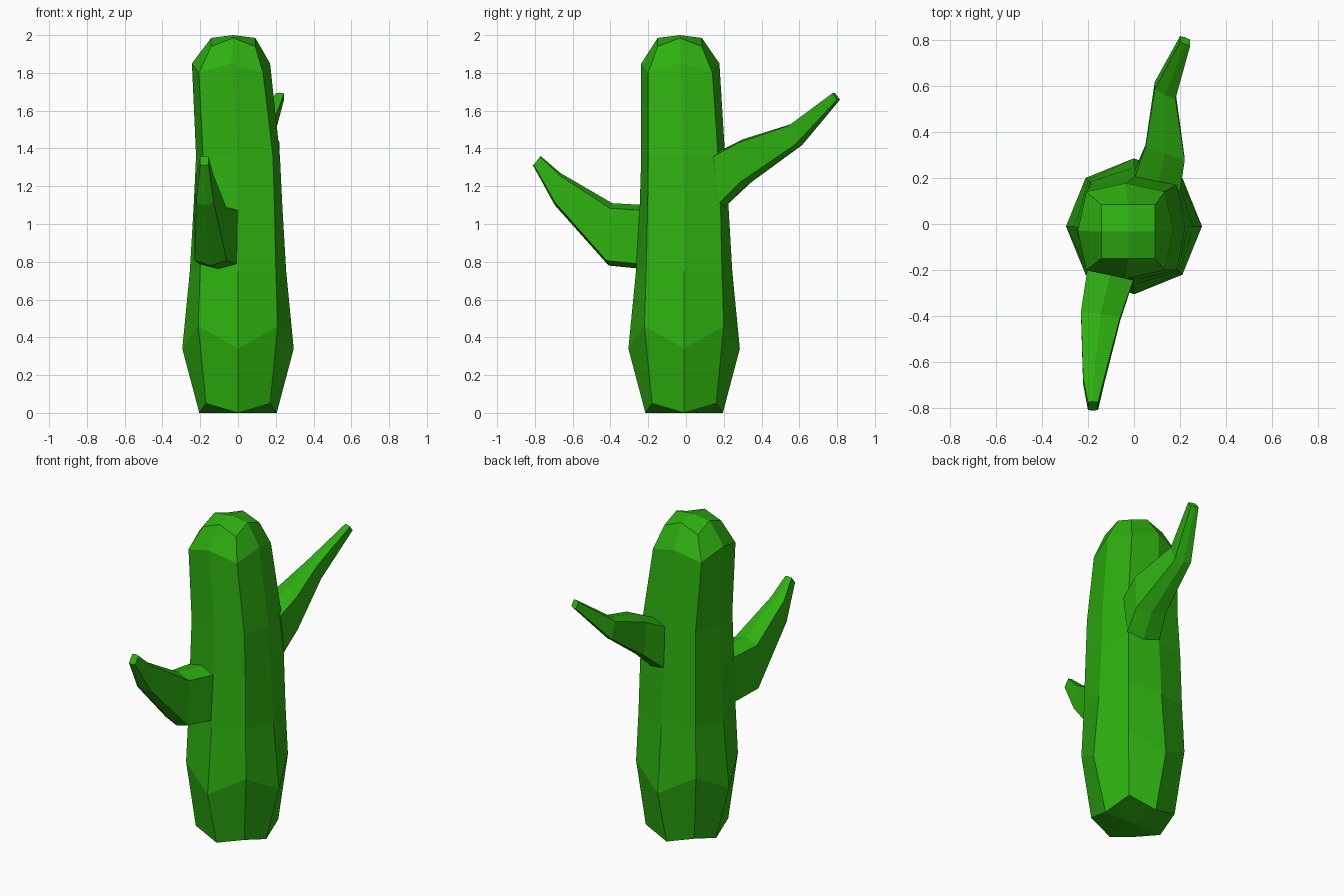
import bpy, bmesh
from math import cos, sin, pi
from mathutils import Vector

if "Cube" in bpy.data.objects:
    bpy.data.objects.remove(bpy.data.objects["Cube"])

green = bpy.data.materials.new("cactus_green")
green.diffuse_color = (0.027, 0.434, 0.005, 1)
green.use_nodes = True
green.node_tree.nodes["Principled BSDF"].inputs["Base Color"].default_value = green.diffuse_color


def loft(name, rings, quad_caps=None):
    """Skin a list of equal vertex rings; close with flat caps or four-quad caps."""
    bm = bmesh.new()
    loops = [[bm.verts.new(p) for p in ring] for ring in rings]
    n = len(loops[0])
    for a, b in zip(loops, loops[1:]):
        for i in range(n):
            j = (i + 1) % n
            bm.faces.new((a[i], a[j], b[j], b[i]))
    for k, loop in enumerate((loops[0], loops[-1])):
        if quad_caps:
            mid = bm.verts.new(quad_caps[k])
            for i in range(0, n, 2):
                bm.faces.new((mid, loop[i], loop[i + 1], loop[(i + 2) % n]))
        else:
            bm.faces.new(loop)
    bmesh.ops.recalc_face_normals(bm, faces=bm.faces)
    mesh = bpy.data.meshes.new(name)
    bm.to_mesh(mesh)
    bm.free()
    mesh.materials.append(green)
    obj = bpy.data.objects.new(name, mesh)
    bpy.context.collection.objects.link(obj)
    return obj


def trunk_ring(z_axis, z_diag, r_axis, diag, cx, cy):
    """Eight-sided ring whose diagonal corners sit at their own height."""
    pts = []
    for i in range(8):
        r, z = (diag * 2 ** 0.5, z_diag) if i % 2 else (r_axis, z_axis)
        pts.append((cx + r * cos(i * pi / 4), cy + r * sin(i * pi / 4), z))
    return pts


def arm_ring(centre, side, up):
    """Six-sided ring with slightly peaked top and bottom."""
    c, s, u = Vector(centre), Vector(side), Vector(up)
    return [c + u, c + s + u * 0.84, c + s - u * 0.84,
            c - u, c - s - u * 0.84, c - s + u * 0.84]


# trunk: bulging base, slight lean, rounded crown
trunk = [(0.0, 0.05, 0.205, 0.17, 0, -0.01),
         (0.34, 0.46, 0.295, 0.21, 0, -0.01),
         (0.75, 0.77, 0.255, 0.20, 0, -0.01),
         (1.09, 1.10, 0.235, 0.193, 0, -0.01),
         (1.36, 1.36, 0.222, 0.185, 0, -0.015),
         (1.85, 1.80, 0.207, 0.17, -0.037, -0.03),
         (1.985, 1.94, 0.117, 0.117, -0.025, -0.033)]
loft("trunk", [trunk_ring(*t) for t in trunk],
     quad_caps=((0, -0.01, 0), (-0.027, -0.033, 2.0)))

# lower arm on the front
front_arm = [((-0.10, -0.21, 0.93), (0.10, -0.027, 0), (0, 0, 0.17)),
             ((-0.145, -0.40, 0.945), (0.085, -0.012, 0), (0, 0.01, 0.165)),
             ((-0.175, -0.68, 1.185), (0.046, 0, 0), (0, 0.015, 0.085)),
             ((-0.178, -0.79, 1.335), (0.022, 0, 0), (0, 0.02, 0.025))]
loft("front_arm", [arm_ring(*a) for a in front_arm])

# upper arm on the back
back_arm = [((0.10, 0.185, 1.235), (0.10, -0.025, 0), (0, -0.02, 0.145)),
            ((0.135, 0.31, 1.325), (0.085, -0.03, 0), (0, -0.005, 0.125)),
            ((0.135, 0.58, 1.47), (0.045, -0.02, 0), (0, -0.02, 0.06)),
            ((0.222, 0.795, 1.675), (0.022, -0.008, 0), (0, -0.015, 0.02))]
loft("back_arm", [arm_ring(*a) for a in back_arm])
